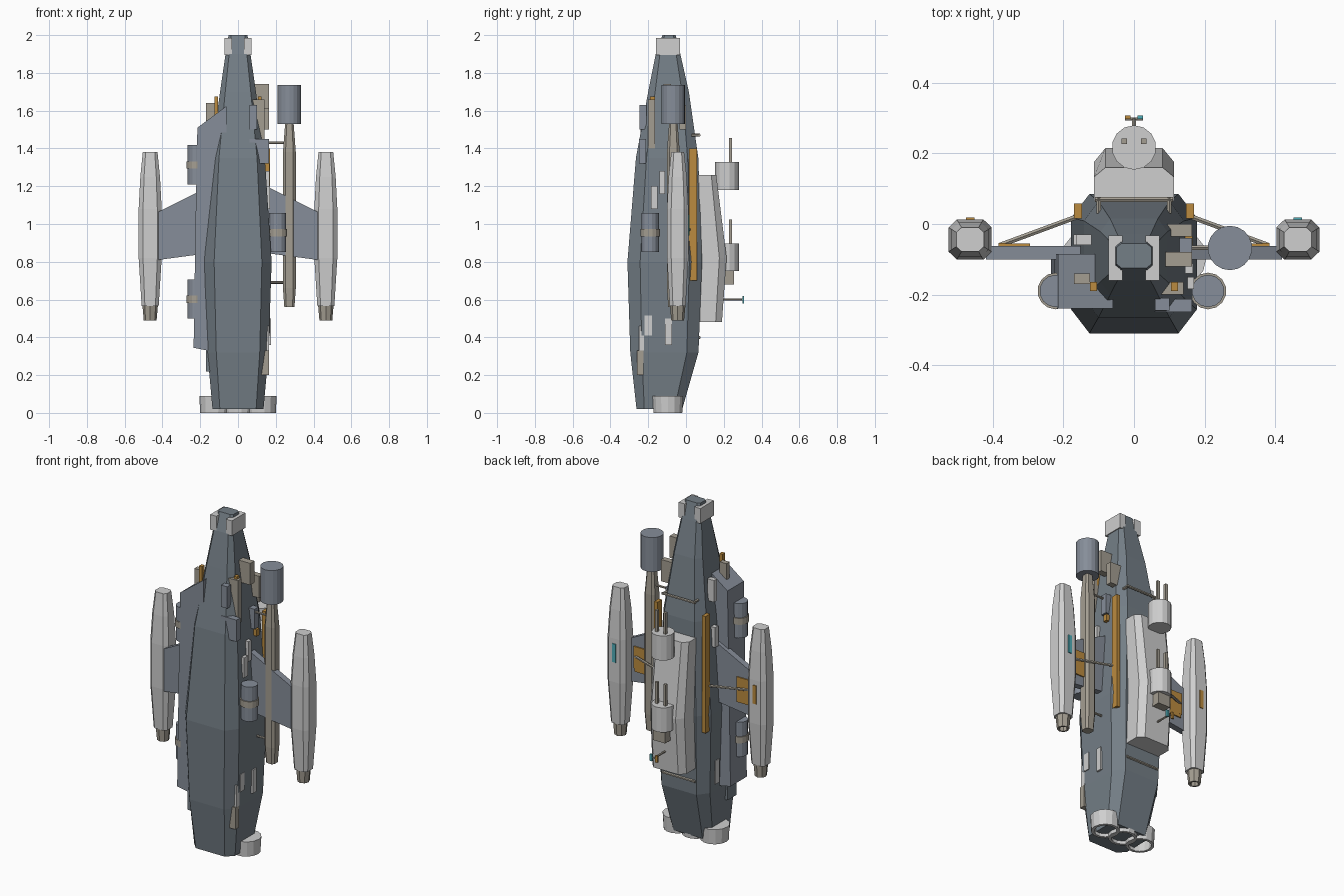
import bpy, bmesh, math
from mathutils import Vector

if "Cube" in bpy.data.objects:
    bpy.data.objects.remove(bpy.data.objects["Cube"])

def material(name, rgb):
    m = bpy.data.materials.new(name)
    m.diffuse_color = (*rgb, 1)
    m.use_nodes = True
    m.node_tree.nodes["Principled BSDF"].inputs["Base Color"].default_value = m.diffuse_color
    return m

HULL = material("hull grey", (0.175, 0.21, 0.24))
BLUE = material("blue grey", (0.24, 0.27, 0.32))
LIGHT = material("light grey", (0.62, 0.62, 0.62))
TAN = material("tan grey", (0.37, 0.34, 0.285))
ORANGE = material("orange", (0.50, 0.26, 0.05))
TEAL = material("teal", (0.08, 0.42, 0.48))

def finish(bm, name, mat):
    bmesh.ops.recalc_face_normals(bm, faces=bm.faces)
    me = bpy.data.meshes.new(name)
    bm.to_mesh(me)
    bm.free()
    me.materials.append(mat)
    ob = bpy.data.objects.new(name, me)
    bpy.context.collection.objects.link(ob)
    return ob

def loft(name, rings, mat):
    bm = bmesh.new()
    vs = [[bm.verts.new(p) for p in r] for r in rings]
    n = len(vs[0])
    for a, b in zip(vs, vs[1:]):
        for i in range(n):
            bm.faces.new((a[i], a[(i + 1) % n], b[(i + 1) % n], b[i]))
    bm.faces.new(vs[0][::-1])
    bm.faces.new(vs[-1])
    return finish(bm, name, mat)

def octagon(cx, hw, y0, y1, z, cx_cut, cy_cut):
    # rectangle with its corners cut off
    a, b = hw * cx_cut, (y1 - y0) * cy_cut
    return [(cx + x, y, z) for x, y in (
        (-a, y0), (a, y0), (hw, y0 + b), (hw, y1 - b),
        (a, y1), (-a, y1), (-hw, y1 - b), (-hw, y0 + b))]

def box(name, x0, x1, y0, y1, z0, z1, mat):
    return loft(name, [[(x0, y0, z), (x1, y0, z), (x1, y1, z), (x0, y1, z)] for z in (z0, z1)], mat)

def cyl(name, x, y, r, z0, z1, mat, n=14, r2=None):
    def ring(r, z):
        return [(x + r * math.cos(math.tau * (i + .5) / n), y + r * math.sin(math.tau * (i + .5) / n), z)
                for i in range(n)]
    return loft(name, [ring(r, z0), ring(r if r2 is None else r2, z1)], mat)

def rod(name, p, q, r, mat):
    p, q = Vector(p), Vector(q)
    bm = bmesh.new()
    bmesh.ops.create_cone(bm, cap_ends=True, segments=6, radius1=r, radius2=r, depth=(q - p).length)
    rot = (q - p).to_track_quat('Z', 'Y').to_matrix().to_4x4()
    rot.translation = (p + q) / 2
    bm.transform(rot)
    return finish(bm, name, mat)

def tube(name, x, y, z0, z1, r0, r1, wall, mat, n=14):
    # open nozzle with an inner wall
    bm = bmesh.new()
    spec = ((r1, z1), (r0, z0), (r0 - wall, z0), (r1 - wall, z1 - 0.01))
    rings = [[bm.verts.new((x + r * math.cos(math.tau * i / n), y + r * math.sin(math.tau * i / n), z))
              for i in range(n)] for r, z in spec]
    for a, b in zip(rings, rings[1:]):
        for i in range(n):
            bm.faces.new((a[i], a[(i + 1) % n], b[(i + 1) % n], b[i]))
    bm.faces.new(rings[-1])
    bm.faces.new(rings[0])
    return finish(bm, name, mat)

# Main hull: z, half width, front y, back y
hull = [(0.02, 0.135, -0.262, -0.02), (0.32, 0.162, -0.295, 0.066), (0.8, 0.178, -0.31, 0.085),
        (1.35, 0.142, -0.265, 0.065), (1.7, 0.095, -0.2, 0.015), (1.9, 0.066, -0.16, -0.03),
        (2.0, 0.05, -0.125, -0.055)]
loft("hull", [octagon(0, hw, a, b, z, 0.71, 0.17) for z, hw, a, b in hull], HULL)

# Nose guards and engine nozzles
for s in (-1, 1):
    xs = sorted((s * 0.032, s * 0.072))
    box("nose_guard", *xs, -0.16, -0.033, 1.895, 1.985, LIGHT)
for x in (-0.122, 0, 0.122):
    tube("engine_nozzle", x, -0.096, 0, 0.09, 0.078, 0.083, 0.016, LIGHT)

# Back pod
loft("back_pod", [octagon(0, 0.113, 0.04, y, z, 0.72, 0.22) for z, y in
                  ((0.48, 0.19), (0.82, 0.215), (1.26, 0.16))], LIGHT)
for s in (-1, 1):
    for z in (0.40, 1.47):
        rod("back_rail", (s * 0.1, 0.03, z), (s * 0.1, 0.075, z), 0.008, TAN)
for z in (0.40, 1.47):
    rod("back_rail_bar", (-0.11, 0.07, z), (0.11, 0.07, z), 0.008, TAN)

# Back turrets with twin barrels
for z in (1.18, 0.75):
    cyl("turret", 0, 0.217, 0.063, z, z + 0.147, LIGHT)
    for x in (-0.028, 0.028):
        box("barrel", x - 0.008, x + 0.008, 0.227, 0.243, z + 0.14, z + 0.275, TAN)
box("turret_base", -0.04, 0.04, 0.18, 0.255, 0.68, 0.75, TAN)

# Rear antenna with coloured tips
rod("antenna", (0, 0.18, 0.6), (0, 0.3, 0.6), 0.006, TAN)
rod("antenna_bar", (-0.025, 0.298, 0.6), (0.025, 0.298, 0.6), 0.005, TAN)
for x, m in ((-0.018, ORANGE), (0.018, TEAL)):
    box("antenna_tip", x - 0.008, x + 0.008, 0.298, 0.308, 0.58, 0.62, m)

# Nacelles, pylons, braces and lights on both sides
for s, lamp in ((-1, ORANGE), (1, TEAL)):
    cx = s * 0.465
    loft("nacelle", [octagon(cx, hw, -0.044 - d, -0.044 + d, z, 0.62, 0.2) for z, hw, d in
                     ((0.565, 0.045, 0.042), (0.82, 0.061, 0.057), (1.08, 0.061, 0.057),
                      (1.25, 0.052, 0.048), (1.38, 0.039, 0.034))], LIGHT)
    tube("nacelle_nozzle", cx, -0.044, 0.49, 0.57, 0.034, 0.041, 0.01, TAN, 8)
    prof = ((0.12, 0.85), (0.42, 0.81), (0.42, 1.065), (0.12, 1.215))
    loft("pylon", [[(s * x, y, z) for x, z in prof] for y in (-0.1, -0.062)], BLUE)
    xs = sorted((s * 0.295, s * 0.38))
    box("pylon_panel", *xs, -0.064, -0.055, 0.88, 1.03, ORANGE)
    xs = sorted((s * 0.365, s * 0.385))
    box("brace_foot", *xs, -0.09, -0.054, 0.9, 1.03, ORANGE)
    rod("brace", (s * 0.15, 0.025, 0.97), (s * 0.38, -0.06, 0.97), 0.008, TAN)
    box("nacelle_light", cx - 0.012, cx + 0.012, 0.008, 0.018, 0.94, 1.05, lamp)
    xs = sorted((s * 0.148, s * 0.17))
    box("side_strip", *xs, 0.016, 0.058, 0.7, 1.4, ORANGE)
    xs = sorted((s * 0.105, s * 0.125))
    box("nose_lamp", *xs, -0.19, -0.165, 1.57, 1.675, ORANGE)

# Boom and drum on the right
loft("boom", [octagon(0.272, hw, -0.067 - hw, -0.067 + hw, z, 0.6, 0.2) for z, hw in
              ((0.56, 0.027), (0.66, 0.034), (1.38, 0.034), (1.54, 0.022))], TAN)
cyl("drum", 0.272, -0.068, 0.063, 1.53, 1.735, BLUE, 18)
for z in (0.69, 1.43):
    rod("boom_strut", (0.1, -0.067, z), (0.26, -0.067, z), 0.007, TAN)

# Armoured side block on the left
prof = ((-0.235, 0.345), (-0.225, 1.0), (-0.215, 1.51), (-0.06, 1.625), (-0.06, 0.31))
loft("side_block", [[(x, y, z) for x, z in prof] for y in (-0.24, -0.085)], BLUE)
box("block_step", -0.17, -0.1, -0.235, -0.15, 0.22, 0.36, HULL)
box("block_vent", -0.17, -0.125, -0.17, -0.14, 1.5, 1.64, TAN)
box("block_vent_light", -0.165, -0.12, -0.06, -0.03, 1.45, 1.58, LIGHT)

# Strapped side tanks
for x, z in ((-0.222, 1.21), (-0.222, 0.5), (0.21, 0.852)):
    cyl("tank", x, -0.19, 0.046, z, z + 0.207, BLUE)
    cyl("tank_strap", x, -0.19, 0.052, z + 0.083, z + 0.122, TAN)
box("tank_mount", 0.14, 0.2, -0.205, -0.175, 0.935, 0.975, TAN)

# Equipment boxes on the right flank: y0, y1, z0, z1, outer x
for y0, y1, z0, z1, x, m in (
        (-0.26, -0.225, 0.2, 0.33, 0.165, TAN), (-0.25, -0.222, 0.33, 0.46, 0.165, LIGHT),
        (-0.22, -0.18, 0.41, 0.515, 0.17, LIGHT), (-0.11, -0.073, 0.36, 0.5, 0.175, LIGHT),
        (-0.185, -0.15, 1.08, 1.2, 0.17, LIGHT), (-0.14, -0.112, 1.16, 1.28, 0.168, LIGHT),
        (-0.25, -0.213, 1.32, 1.45, 0.165, BLUE), (-0.2, -0.165, 1.4, 1.66, 0.14, TAN),
        (-0.245, -0.21, 1.5, 1.63, 0.1, BLUE), (-0.12, -0.08, 1.61, 1.74, 0.165, TAN),
        (-0.035, 0.0, 1.5, 1.63, 0.165, TAN), (-0.08, -0.04, 1.33, 1.45, 0.165, BLUE),
        (-0.06, -0.035, 1.28, 1.32, 0.166, ORANGE)):
    box("equipment_box", 0.06, x, y0, y1, z0, z1, m)

# Matching boxes on the lower left flank
for y0, y1, z0, z1 in ((-0.07, -0.035, 0.36, 0.5), (-0.06, -0.03, 1.18, 1.3)):
    box("left_equipment_box", -0.172, -0.08, y0, y1, z0, z1, LIGHT)
